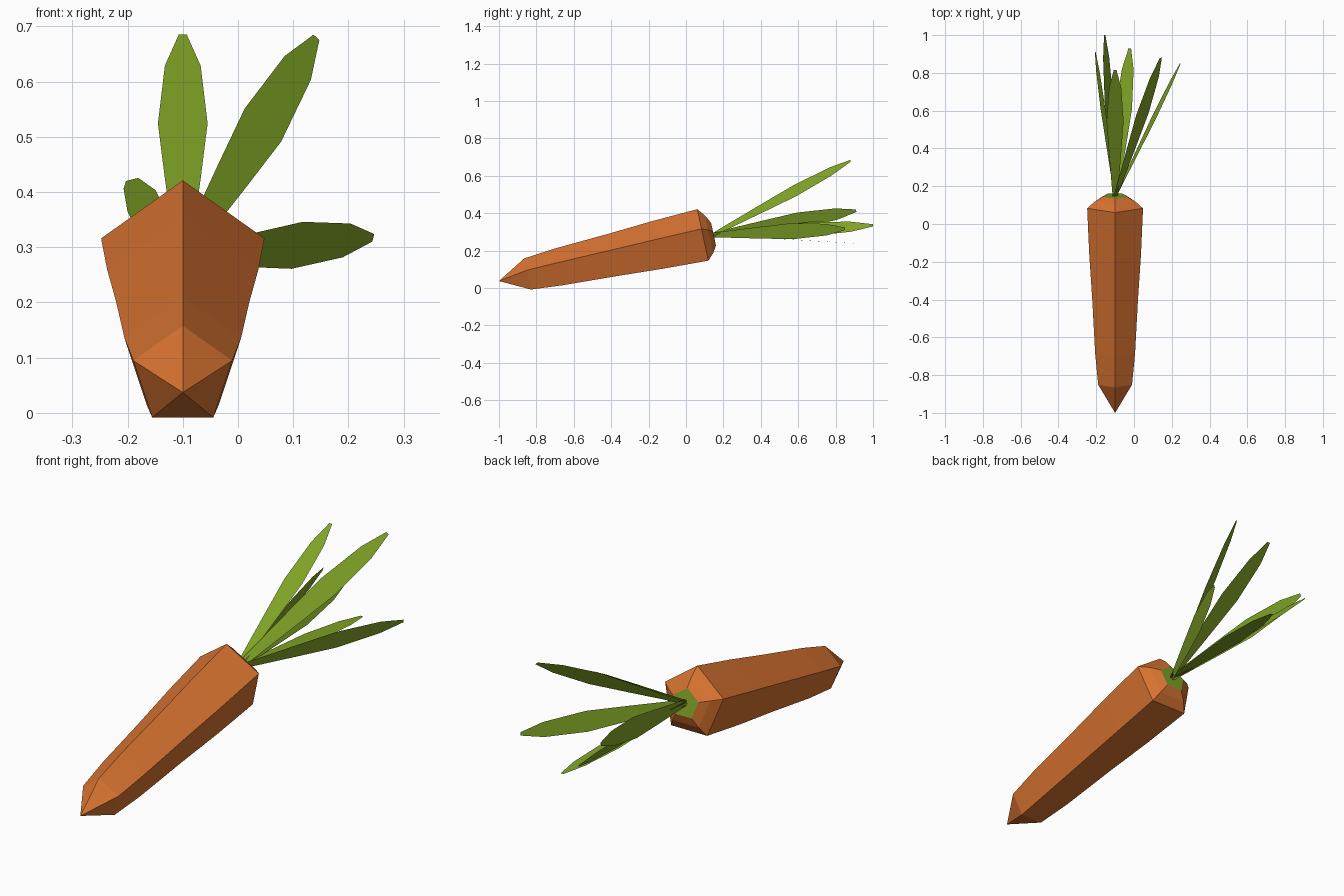
import bpy, bmesh, math
from mathutils import Vector

if "Cube" in bpy.data.objects:
    bpy.data.objects.remove(bpy.data.objects["Cube"])


def material(name, rgb):
    m = bpy.data.materials.new(name)
    m.diffuse_color = (*rgb, 1)
    m.use_nodes = True
    m.node_tree.nodes["Principled BSDF"].inputs["Base Color"].default_value = m.diffuse_color
    return m


ORANGE = material("carrot orange", (0.68, 0.17, 0.03))
GREEN = material("leaf green", (0.22, 0.37, 0.02))


def finish(bm, name, mats):
    me = bpy.data.meshes.new(name)
    bm.to_mesh(me)
    bm.free()
    for m in mats:
        me.materials.append(m)
    ob = bpy.data.objects.new(name, me)
    bpy.context.collection.objects.link(ob)
    return ob


# Root: five-sided rings (distance along axis, radius) on a tilted axis
tilt = math.radians(12.2)
axis = Vector((0, math.cos(tilt), math.sin(tilt)))
up = Vector((0, -math.sin(tilt), math.cos(tilt)))
side = Vector((1, 0, 0))
crown = Vector((-0.1, 0.093, 0.269))
profile = [(-0.96, 0.094), (-0.79, 0.111), (-0.5, 0.127), (-0.25, 0.144),
           (0, 0.1555), (0.034, 0.113), (0.057, 0.068)]

bm = bmesh.new()
rings = []
for s, r in profile:
    ring = []
    for k in range(5):
        a = k * math.tau / 5
        ring.append(bm.verts.new(crown + axis * s + (side * math.sin(a) + up * math.cos(a)) * r))
    rings.append(ring)
for a, b in zip(rings, rings[1:]):
    for k in range(5):
        j = (k + 1) % 5
        bm.faces.new((a[k], a[j], b[j], b[k]))
tip = bm.verts.new((-0.1, -1.0, 0.037))
for k in range(5):
    bm.faces.new((tip, rings[0][(k + 1) % 5], rings[0][k]))
# Green patch where the leaves sprout
bm.faces.new(rings[-1]).material_index = 1
bmesh.ops.recalc_face_normals(bm, faces=bm.faces)
finish(bm, "carrot_root", [ORANGE, GREEN])

# Leaves: (tip, full width vector) for each flat blade
leaves = [
    ((-0.10, 0.815, 0.685), (0.09, 0, 0)),
    ((0.142, 0.88, 0.68), (0.066, 0.012, -0.06)),
    ((-0.205, 0.91, 0.413), (0.027, -0.011, 0.085)),
    ((0.245, 0.85, 0.317), (0.02, -0.014, 0.085)),
    ((-0.155, 1.0, 0.335), (0.045, 0.007, -0.075)),
    ((-0.022, 0.93, 0.237), (0.085, -0.009, 0)),
]
blade = [(0, 0.28), (0.36, 0.73), (0.6, 1.0), (0.86, 0.72), (1, 0.16)]
root = Vector((-0.1, 0.14, 0.283))
for i, (end, width) in enumerate(leaves):
    end, width = Vector(end), Vector(width)
    bm = bmesh.new()
    rows = []
    for t, w in blade:
        p = root.lerp(end, t)
        rows.append([bm.verts.new(p + width * w * h) for h in (-0.5, 0.5)])
    for a, b in zip(rows, rows[1:]):
        bm.faces.new((a[0], a[1], b[1], b[0]))
    finish(bm, f"leaf_{i + 1}", [GREEN])
